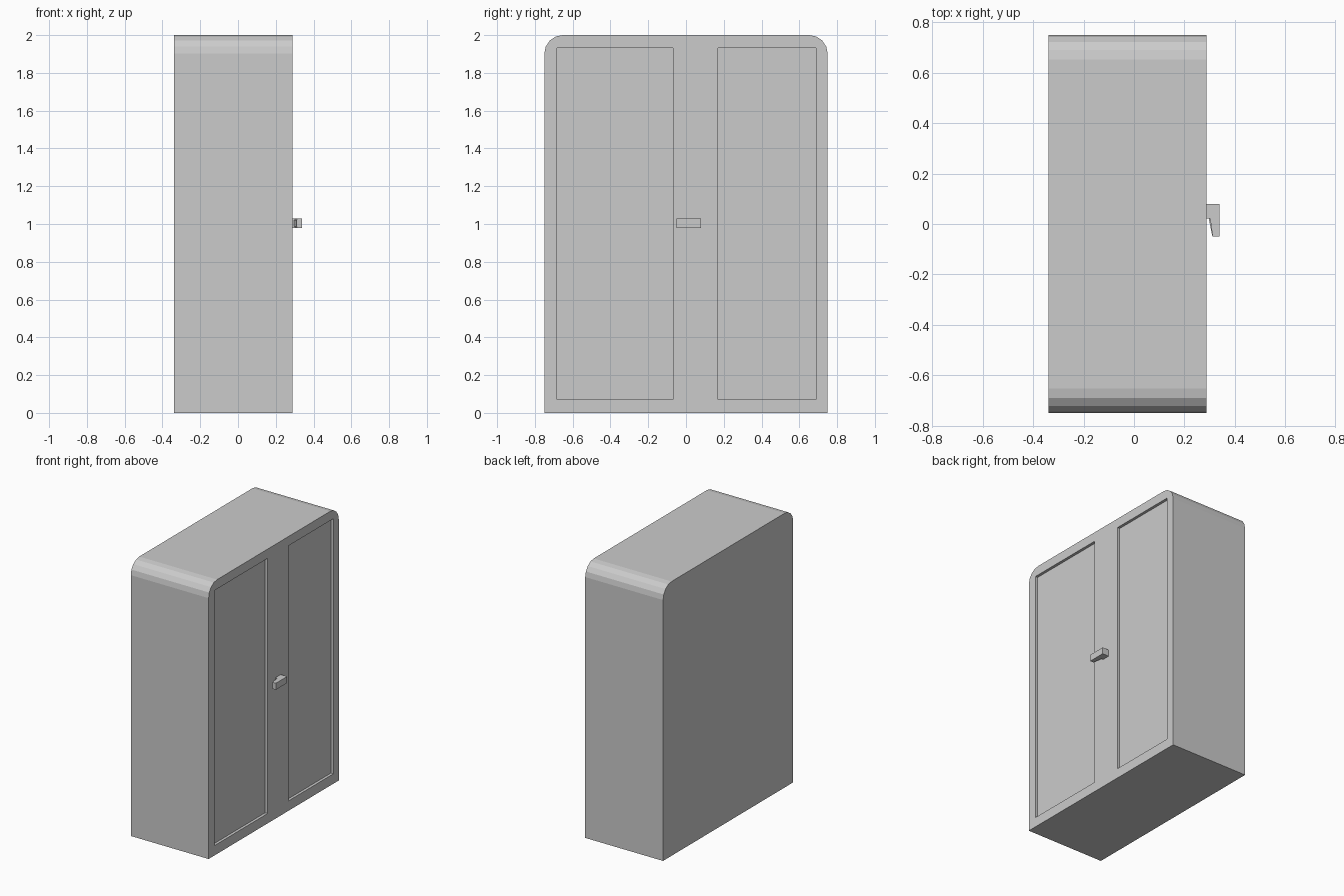
import bpy, bmesh
from math import sin, cos, pi

if "Cube" in bpy.data.objects:
    bpy.data.objects.remove(bpy.data.objects["Cube"])


def prism(name, points, to_3d, start, end):
    """Extrude a 2D outline between two positions along the third axis."""
    bm = bmesh.new()
    face = bm.faces.new([bm.verts.new(to_3d(u, v, start)) for u, v in points])
    new = bmesh.ops.extrude_face_region(bm, geom=[face])["geom"]
    for vert in (g for g in new if isinstance(g, bmesh.types.BMVert)):
        origin, target = to_3d(0, 0, start), to_3d(0, 0, end)
        vert.co = [c + t - o for c, t, o in zip(vert.co, target, origin)]
    bmesh.ops.recalc_face_normals(bm, faces=bm.faces)
    mesh = bpy.data.meshes.new(name)
    bm.to_mesh(mesh)
    bm.free()
    obj = bpy.data.objects.new(name, mesh)
    bpy.context.collection.objects.link(obj)
    return obj


def along_x(y, z, x):
    return (x, y, z)


def along_z(x, y, z):
    return (x, y, z)


# Cabinet body with two rounded upper corners
HALF, TOP, RADIUS, STEPS = 0.75, 2.0, 0.098, 4
BACK, FRONT = -0.34, 0.288
arc = [(HALF - RADIUS + RADIUS * cos(i * pi / 2 / STEPS),
        TOP - RADIUS + RADIUS * sin(i * pi / 2 / STEPS)) for i in range(STEPS + 1)]
right = [(HALF, 0)] + arc
body = prism("cabinet_body", right + [(-y, z) for y, z in reversed(right)],
             along_x, BACK, FRONT)

# Recessed door panels, the left one wider than the right
for side, y0, y1 in (("left", -0.683, -0.07), ("right", 0.17, 0.688)):
    cutter = prism(side + "_panel_cutter",
                   [(y0, 0.072), (y1, 0.072), (y1, 1.932), (y0, 1.932)],
                   along_x, FRONT - 0.02, FRONT + 0.1)
    cutter.hide_render = True
    cut = body.modifiers.new(side + "_panel", 'BOOLEAN')
    cut.object = cutter
    cut.solver = 'EXACT'
    bpy.context.view_layer.objects.active = body
    bpy.ops.object.modifier_apply(modifier=cut.name)
    bpy.data.objects.remove(cutter)

# Lever handle: a post against the doors and a bar tapering to its free end
prism("door_handle",
      [(FRONT, 0.022), (FRONT, 0.08), (0.34, 0.08), (0.34, -0.05),
       (0.312, -0.05), (0.302, 0.022)],
      along_z, 0.98, 1.028)

# Narrow tapered grip on the inner face of the bar
prism("handle_grip", [(0.296, 0.024), (0.315, 0.024), (0.315, -0.046), (0.31, -0.046)],
      along_z, 0.987, 1.02)
